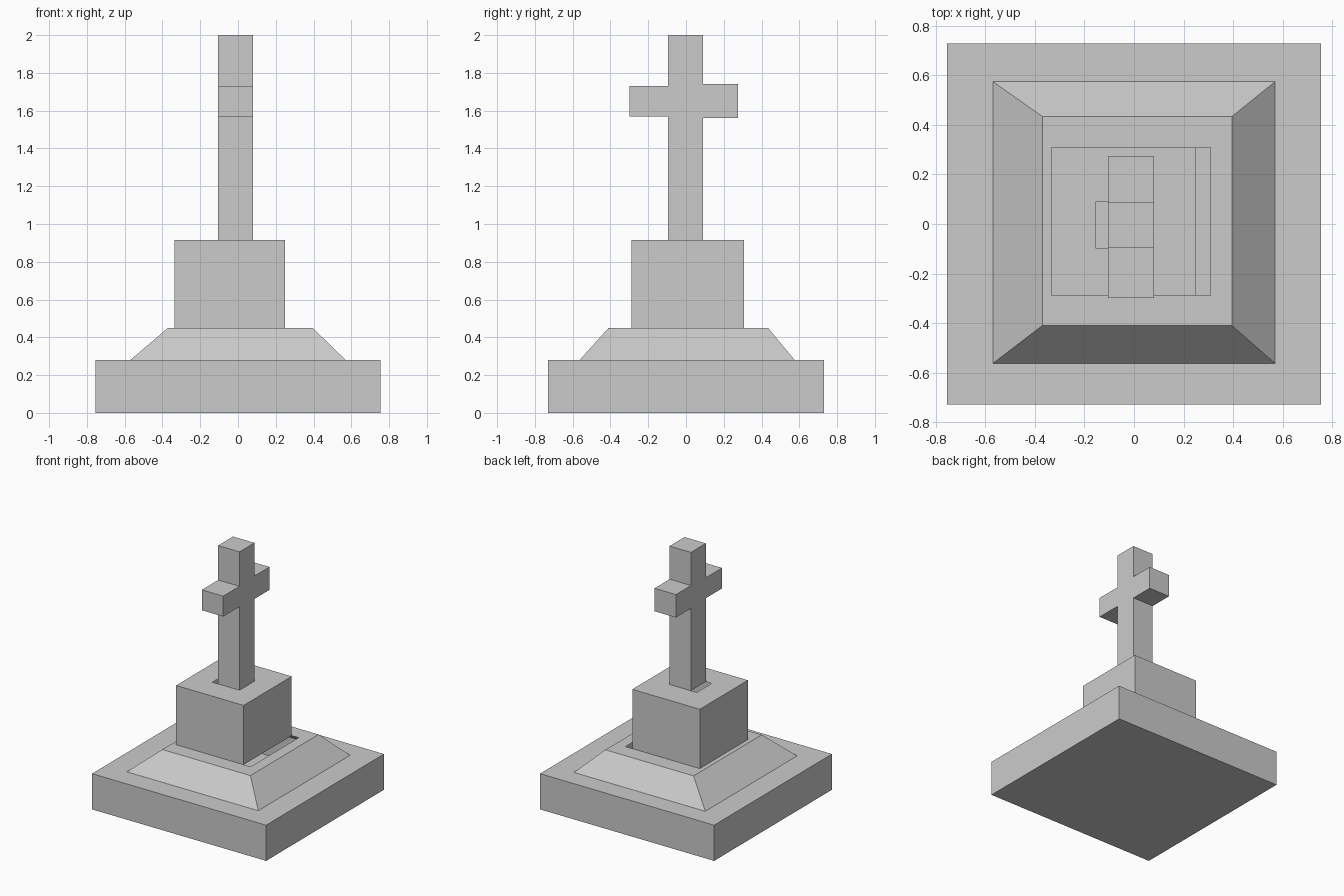
import bpy
import bmesh

if "Cube" in bpy.data.objects:
    bpy.data.objects.remove(bpy.data.objects["Cube"])


def finish(name, bm):
    bmesh.ops.recalc_face_normals(bm, faces=bm.faces[:])
    mesh = bpy.data.meshes.new(name)
    bm.to_mesh(mesh)
    bm.free()
    obj = bpy.data.objects.new(name, mesh)
    bpy.context.collection.objects.link(obj)
    return obj


def stacked_shell(name, loops, close_bottom=False):
    """Hollow shell through rectangles (x0, x1, y0, y1, z); the last one stays open."""
    bm = bmesh.new()
    rings = []
    for x0, x1, y0, y1, z in loops:
        corners = ((x0, y0), (x1, y0), (x1, y1), (x0, y1))
        rings.append([bm.verts.new((x, y, z)) for x, y in corners])
    for low, high in zip(rings, rings[1:]):
        for i in range(4):
            j = (i + 1) % 4
            bm.faces.new((low[i], low[j], high[j], high[i]))
    if close_bottom:
        bm.faces.new(rings[0][::-1])
    return finish(name, bm)


# Plinth with sloped step; its top has an opening slightly wider than the block
stacked_shell("stepped_base", [
    (-0.755, 0.755, -0.73, 0.73, 0.0),
    (-0.755, 0.755, -0.73, 0.73, 0.28),
    (-0.57, 0.57, -0.563, 0.575, 0.28),
    (-0.37, 0.395, -0.41, 0.434, 0.45),
    (-0.335, 0.31, -0.288, 0.308, 0.45),
], close_bottom=True)

# Pedestal block; its top has an opening slightly wider than the shaft
stacked_shell("pedestal", [
    (-0.335, 0.25, -0.288, 0.308, 0.45),
    (-0.335, 0.25, -0.288, 0.308, 0.915),
    (-0.155, 0.08, -0.096, 0.089, 0.915),
])

# Cross: side profile (y, z) extruded through x, open underneath
profile = [(-0.096, 0.915), (0.089, 0.915), (0.089, 1.56), (0.275, 1.56),
           (0.275, 1.74), (0.089, 1.74), (0.089, 2.0), (-0.096, 2.0),
           (-0.096, 1.73), (-0.298, 1.73), (-0.298, 1.57), (-0.096, 1.57)]
bm = bmesh.new()
left = [bm.verts.new((-0.105, y, z)) for y, z in profile]
right = [bm.verts.new((0.08, y, z)) for y, z in profile]
bm.faces.new(left)
bm.faces.new(right[::-1])
for i in range(1, len(profile)):
    j = (i + 1) % len(profile)
    bm.faces.new((left[i], right[i], right[j], left[j]))
finish("cross", bm)
